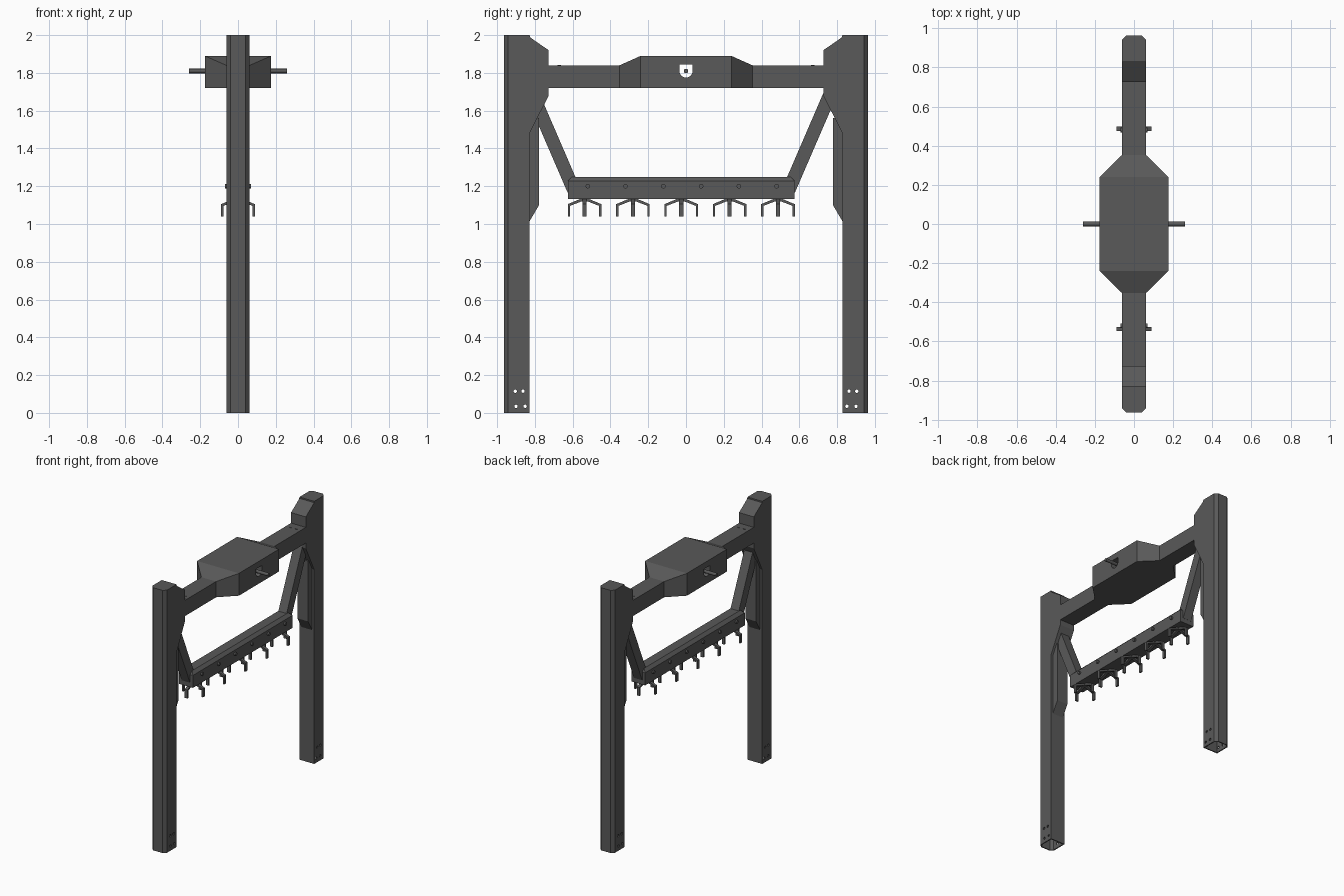
import bpy, bmesh
from math import cos, sin, pi
from mathutils import Vector, Matrix

cube = bpy.data.objects.get("Cube")
if cube:
    bpy.data.objects.remove(cube, do_unlink=True)

steel = bpy.data.materials.new("dark grey steel")
steel.use_nodes = True
COLOUR = (0.1, 0.1, 0.1, 1)
steel.diffuse_color = COLOUR
steel.node_tree.nodes["Principled BSDF"].inputs["Base Color"].default_value = COLOUR


def loft(name, rings):
    """Closed solid through matching rings of points."""
    bm = bmesh.new()
    loops = [[bm.verts.new(p) for p in ring] for ring in rings]
    n = len(loops[0])
    for a, b in zip(loops, loops[1:]):
        for i in range(n):
            j = (i + 1) % n
            bm.faces.new((a[i], a[j], b[j], b[i]))
    bm.faces.new(loops[0])
    bm.faces.new(loops[-1])
    bmesh.ops.recalc_face_normals(bm, faces=bm.faces)
    mesh = bpy.data.meshes.new(name)
    bm.to_mesh(mesh)
    bm.free()
    mesh.materials.append(steel)
    ob = bpy.data.objects.new(name, mesh)
    bpy.context.collection.objects.link(ob)
    return ob


def prism(name, pts, axis, lo, hi):
    """Extrude a flat outline along x (outline is y, z) or z (outline is x, y)."""
    put = (lambda p, t: (t, *p)) if axis == "x" else (lambda p, t: (*p, t))
    return loft(name, [[put(p, t) for p in pts] for t in (lo, hi)])


def rod(name, centre, radius, lo, hi, axis="x", sides=16):
    pts = [(centre[0] + radius * cos(2 * pi * i / sides),
            centre[1] + radius * sin(2 * pi * i / sides)) for i in range(sides)]
    ob = prism(name, pts, axis, lo, hi)
    bpy.context.view_layer.objects.active = ob
    ob.select_set(True)
    bpy.ops.object.shade_smooth_by_angle()
    ob.select_set(False)
    return ob


def cut(ob, cutter):
    mod = ob.modifiers.new("cut", "BOOLEAN")
    mod.operation = "DIFFERENCE"
    mod.solver = "EXACT"
    mod.object = cutter
    bpy.context.view_layer.objects.active = ob
    bpy.ops.object.modifier_apply(modifier=mod.name)
    bpy.data.objects.remove(cutter, do_unlink=True)


def section(w, y, z0, z1):
    return [(-w, y, z0), (w, y, z0), (w, y, z1), (-w, y, z1)]


W = 0.062        # half width of posts and beam
INNER, OUTER = 0.828, 0.964
BEAM_LOW, BEAM_TOP = 1.72, 1.84

for s, end in ((-1, "front"), (1, "back")):
    def side(pts):
        return [(y * s, z) for y, z in pts]

    # Hollow post with chamfered outer corners, capped on top
    c, t = 0.022, 0.008
    outline = [(-W, INNER), (W, INNER), (W, OUTER - c), (W - c, OUTER),
               (c - W, OUTER), (-W, OUTER - c)]
    post = prism(end + "_post", [(x, y * s) for x, y in outline], "z", 0, 2)
    w = W - t
    core = [(-w, INNER + t), (w, INNER + t), (w, OUTER - c - t / 2),
            (w - c + t / 2, OUTER - t), (c - t / 2 - w, OUTER - t), (-w, OUTER - c - t / 2)]
    cut(post, prism("core", [(x, y * s) for x, y in core], "z", -0.1, 1.99))
    for y, z in ((0.852, 0.035), (0.9, 0.035), (0.863, 0.115), (0.904, 0.115)):
        cut(post, rod("hole", (y * s, z), 0.009, -0.1, 0.1))

    # Gusset widening the post at the beam joint
    prism(end + "_gusset", side([(INNER, 2), (0.843, 2), (0.727, 1.92),
                                 (0.727, 1.68), (INNER, 1.48)]), "x", -W, W)

    # Cover on the inner face of the post
    prism(end + "_post_cover", side([(INNER, 1.56), (0.778, 1.56),
                                     (0.778, 1.1), (INNER, 1.015)]), "x", -0.045, 0.045)

    # Beam half, with two flush bolts on top
    loft(end + "_beam", [section(W, y * s, BEAM_LOW, BEAM_TOP) for y in (0.345, 0.727)])
    for x in (-0.023, 0.023):
        rod(end + "_beam_bolt", (x, 0.67 * s), 0.009, BEAM_TOP, BEAM_TOP + 0.003, "z")

# Hub housing with a slotted opening and a rod through it
hub = loft("hub_housing", [section(W, -0.352, BEAM_LOW, BEAM_TOP),
                           section(0.176, -0.24, BEAM_LOW, 1.89),
                           section(0.176, 0.24, BEAM_LOW, 1.89),
                           section(W, 0.352, BEAM_LOW, BEAM_TOP)])
slot = [(0.035 * cos(a * pi / 10), 1.81 - 0.035 * sin(a * pi / 10)) for a in range(11)]
cut(hub, prism("slot", slot + [(-0.035, 1.845), (0.035, 1.845)], "x", -0.3, 0.3))
rod("hub_rod", (0, 1.81), 0.012, -0.26, 0.26)

# Hanging bar with chamfered top, slightly off centre
MID = -0.025


def bar_ring(w, length, z):
    return [(x * w, MID + y * length, z) for x, y in ((-1, -1), (1, -1), (1, 1), (-1, 1))]


loft("hanging_bar", [bar_ring(0.058, 0.6, 1.133), bar_ring(0.058, 0.6, 1.228),
                     bar_ring(0.036, 0.578, 1.25)])
for i in range(6):
    rod("bar_bolt", (-0.52 + 0.2 * i, 1.2), 0.012, -0.07, 0.07)

# Slanted struts carrying the bar
for s, end in ((-1, "front"), (1, "back")):
    pts = [(0.602, 1.167), (0.815, 1.66), (0.755, 1.7), (0.535, 1.19)]
    prism(end + "_strut", [(MID + y * s, z) for y, z in pts], "x", -0.035, 0.035)

# Four-armed hooks under the bar
ARM = [(0, 1.134), (0.02, 1.134), (0.089, 1.105), (0.089, 1.04),
       (0.077, 1.04), (0.077, 1.096), (0.015, 1.12), (0, 1.12)]
for i in range(5):
    y = MID + (i - 2) * 0.256
    for k in range(4):
        arm = prism("hook_arm", ARM, "x", -0.011, 0.011)
        arm.data.transform(Matrix.Translation(Vector((0, y, 0))) @ Matrix.Rotation(k * pi / 2, 4, "Z"))
